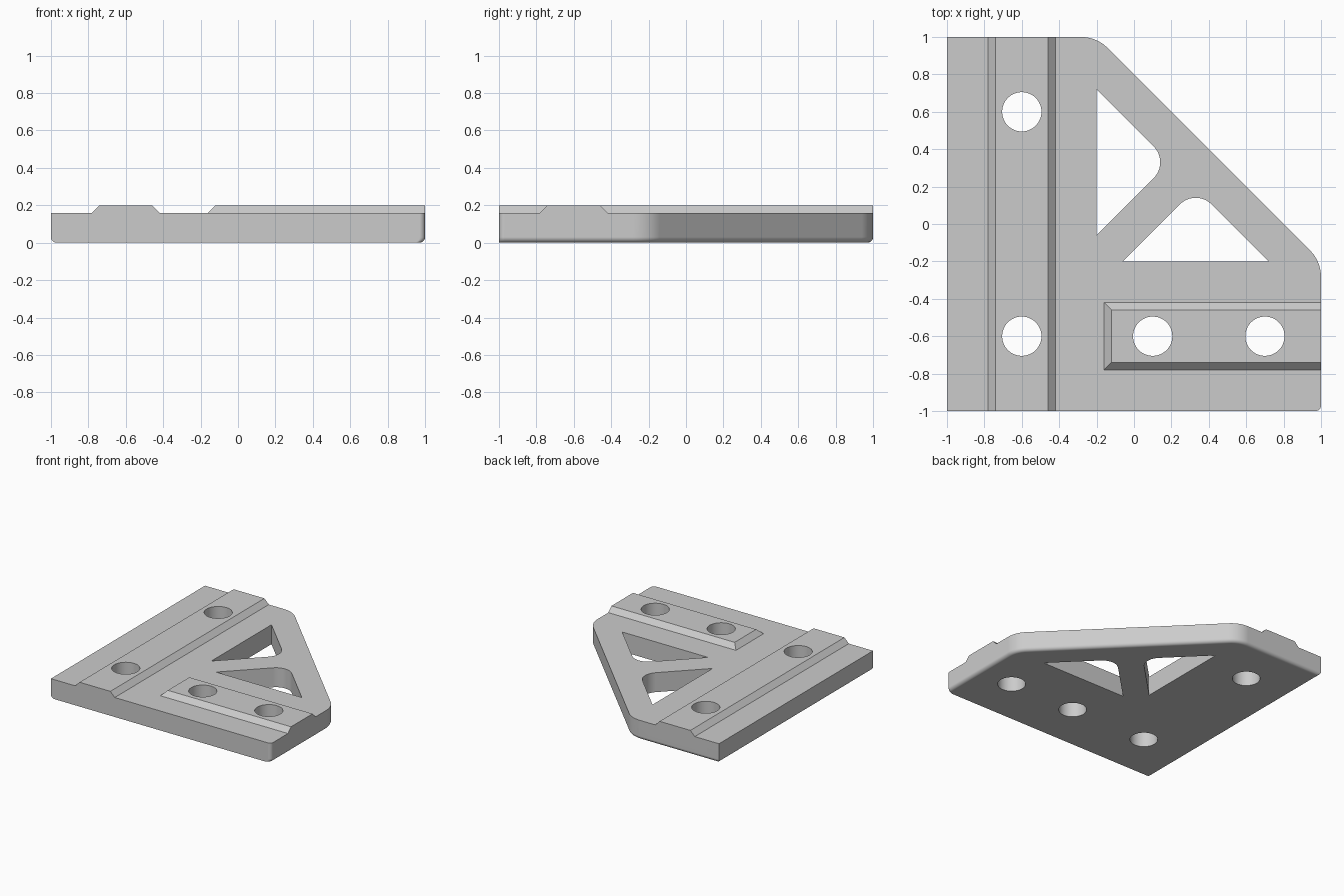
import bpy, bmesh
from math import pi, sin, cos, tan, sqrt
from mathutils import Vector

cube = bpy.data.objects.get("Cube")
if cube:
    bpy.data.objects.remove(cube, do_unlink=True)

# One plain grey for the whole part
GREY = (0.6, 0.6, 0.6, 1.0)
grey = bpy.data.materials.new("mid grey")
grey.use_nodes = True
grey.diffuse_color = GREY
grey.node_tree.nodes["Principled BSDF"].inputs["Base Color"].default_value = GREY

THICK, RISE, EDGE = 0.16, 0.04, 0.03


def fillet_loop(corners, steps=10):
    """Closed outline from (x, y, radius) corners."""
    pts = []
    for i, (x, y, r) in enumerate(corners):
        p = Vector((x, y, 0))
        if r == 0:
            pts.append(p)
            continue
        prev, nxt = corners[i - 1], corners[(i + 1) % len(corners)]
        a = (Vector((prev[0], prev[1], 0)) - p).normalized()
        b = (Vector((nxt[0], nxt[1], 0)) - p).normalized()
        half = a.angle(b) / 2
        centre = p + (a + b).normalized() * r / sin(half)
        start = (p + a * r / tan(half) - centre).normalized()
        end = (p + b * r / tan(half) - centre).normalized()
        pts += [centre + r * start.slerp(end, k / steps) for k in range(steps + 1)]
    return pts


def loft(name, layers):
    """Solid through (outline, height) layers with equal point counts."""
    bm = bmesh.new()
    rings = [[bm.verts.new((p[0], p[1], z)) for p in loop] for loop, z in layers]
    n = len(rings[0])
    for low, high in zip(rings, rings[1:]):
        for i in range(n):
            j = (i + 1) % n
            bm.faces.new((low[i], low[j], high[j], high[i]))
    bm.faces.new(rings[0][::-1])
    bm.faces.new(rings[-1])
    bmesh.ops.recalc_face_normals(bm, faces=bm.faces)
    mesh = bpy.data.meshes.new(name)
    bm.to_mesh(mesh)
    bm.free()
    mesh.materials.append(grey)
    obj = bpy.data.objects.new(name, mesh)
    bpy.context.collection.objects.link(obj)
    return obj


def rect(x0, x1, y0, y1):
    return [(x0, y0), (x1, y0), (x1, y1), (x0, y1)]


def combine(target, tool, operation):
    mod = target.modifiers.new(operation.lower(), 'BOOLEAN')
    mod.operation, mod.solver, mod.object = operation, 'EXACT', tool
    bpy.context.view_layer.objects.active = target
    bpy.ops.object.modifier_apply(modifier=mod.name)
    bpy.data.objects.remove(tool, do_unlink=True)


def plate_outline(d):
    """Plate outline moved in by d on every side but the front."""
    bend = -0.2 + d * (1 - sqrt(2))
    return fillet_loop([(-1 + d, -1, 0), (1 - d, -1, EDGE),
                        (1 - d, bend, 0.2 - d), (bend, 1 - d, 0.2 - d),
                        (-1 + d, 1 - d, 0)])


# Base plate with rounded lower edge
layers = []
for k in range(7):
    t = k / 6 * pi / 2
    layers.append((plate_outline(EDGE * (1 - sin(t))), EDGE * (1 - cos(t))))
layers.append((plate_outline(0), THICK))
plate = loft("corner_bracket", layers)

# Raised rails with sloping sides
IN, OUT = 0.14, 0.18
long_base, long_top = [rect(-0.6 - w, -0.6 + w, -1, 1) for w in (OUT, IN)]
short_base, short_top = [rect(0.02 - w, 1, -0.6 - w, -0.6 + w) for w in (OUT, IN)]
for name, base, top in (("long_rail", long_base, long_top),
                        ("short_rail", short_base, short_top)):
    rail = loft(name, [(base, THICK / 2), (base, THICK), (top, THICK + RISE)])
    combine(plate, rail, 'UNION')


def cut(name, loop):
    cutter = loft(name, [(loop, -0.1), (loop, 0.3)])
    cutter.hide_render = True
    combine(plate, cutter, 'DIFFERENCE')


# Screw holes
for x, y in ((-0.6, 0.6), (-0.6, -0.6), (0.1, -0.6), (0.7, -0.6)):
    cut("screw_hole", [(x + 0.105 * cos(a * pi / 24), y + 0.105 * sin(a * pi / 24))
                       for a in range(48)])

# Pair of triangular windows, mirrored across the diagonal
window = fillet_loop([(-0.2, -0.06, 0), (0.19, 0.33, 0.12), (-0.2, 0.72, 0)])
cut("window", window)
cut("window", [(p.y, p.x) for p in reversed(window)])

# Smooth curves, crisp edges, flat large faces
bpy.ops.object.select_all(action='DESELECT')
plate.select_set(True)
bpy.context.view_layer.objects.active = plate
bpy.ops.object.shade_smooth_by_angle(angle=pi / 6)
weighted = plate.modifiers.new("flat_faces", 'WEIGHTED_NORMAL')
weighted.keep_sharp = True
